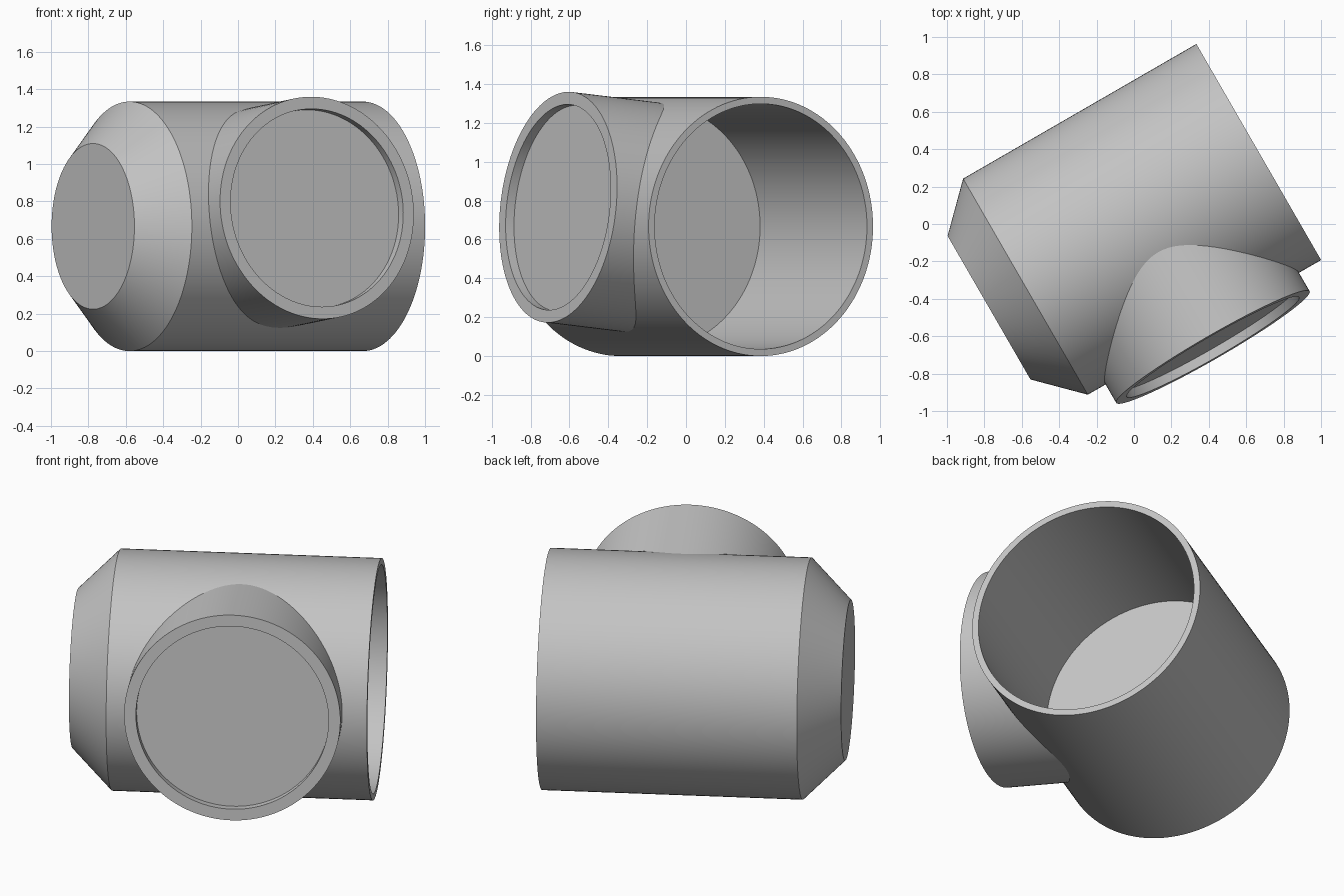
import bpy, bmesh, math
from mathutils import Vector, Matrix

cube = bpy.data.objects.get("Cube")
if cube:
    bpy.data.objects.remove(cube, do_unlink=True)

SEGMENTS = 128
RADIUS = 0.667
TURN = math.radians(30)
TILT = math.radians(6)

grey = bpy.data.materials.new("plain_grey")
grey.use_nodes = True
colour = (0.55, 0.55, 0.55, 1)
grey.diffuse_color = colour
grey.node_tree.nodes["Principled BSDF"].inputs["Base Color"].default_value = colour


def ring(centre, axis, radius, offset):
    """Points counter-clockwise around an axis."""
    side = Vector((0, 0, 1)).cross(axis).normalized()
    up = axis.cross(side)
    angles = [math.tau * i / SEGMENTS for i in range(SEGMENTS)]
    return [centre + axis * offset + (side * math.cos(a) + up * math.sin(a)) * radius
            for a in angles]


def skin(name, rings, cap_start):
    """Join rings into one smooth surface, closed at the last ring."""
    bm = bmesh.new()
    loops = [[bm.verts.new(p) for p in r] for r in rings]
    for a, b in zip(loops, loops[1:]):
        for i in range(SEGMENTS):
            j = (i + 1) % SEGMENTS
            bm.faces.new((a[i], a[j], b[j], b[i]))
    if cap_start:
        bm.faces.new(loops[0][::-1])
    bm.faces.new(loops[-1])
    mesh = bpy.data.meshes.new(name)
    bm.to_mesh(mesh)
    bm.free()
    mesh.materials.append(grey)
    obj = bpy.data.objects.new(name, mesh)
    bpy.context.collection.objects.link(obj)
    bpy.ops.object.select_all(action='DESELECT')
    obj.select_set(True)
    bpy.context.view_layer.objects.active = obj
    bpy.ops.object.shade_smooth_by_angle(angle=math.radians(30))
    return obj


# Main body: tapered nose, straight barrel, deep bore with a flat floor
main_axis = Vector((math.cos(TURN), math.sin(TURN), 0))
main_centre = Vector((0, 0, RADIUS))
profile = [(0.443, -0.895), (RADIUS, -0.67), (RADIUS, 0.77), (0.631, 0.77), (0.631, -0.33)]
skin("main_body", [ring(main_centre, main_axis, r, t) for r, t in profile], True)

# Side branch: tilted stub with a shallow recessed end
branch_axis = Vector((math.sin(TURN) * math.cos(TILT),
                      -math.cos(TURN) * math.cos(TILT), math.sin(TILT)))
branch_centre = Vector((0.422, -0.658, 0.766))
rim = ring(branch_centre, branch_axis, 0.597, 0)


def seat_in_wall(point, wall=0.65):
    """Slide a rim point back along the branch into the barrel wall."""
    across = lambda v: v - main_axis * v.dot(main_axis)
    p, d = across(point - main_centre), across(-branch_axis)
    a, b, c = d.dot(d), p.dot(d), p.dot(p) - wall * wall
    return point - branch_axis * ((-b - math.sqrt(max(b * b - a * c, 0))) / a)


skin("side_branch", [[seat_in_wall(p) for p in rim], rim,
                     ring(branch_centre, branch_axis, 0.532, 0),
                     ring(branch_centre, branch_axis, 0.532, -0.05)], False)
